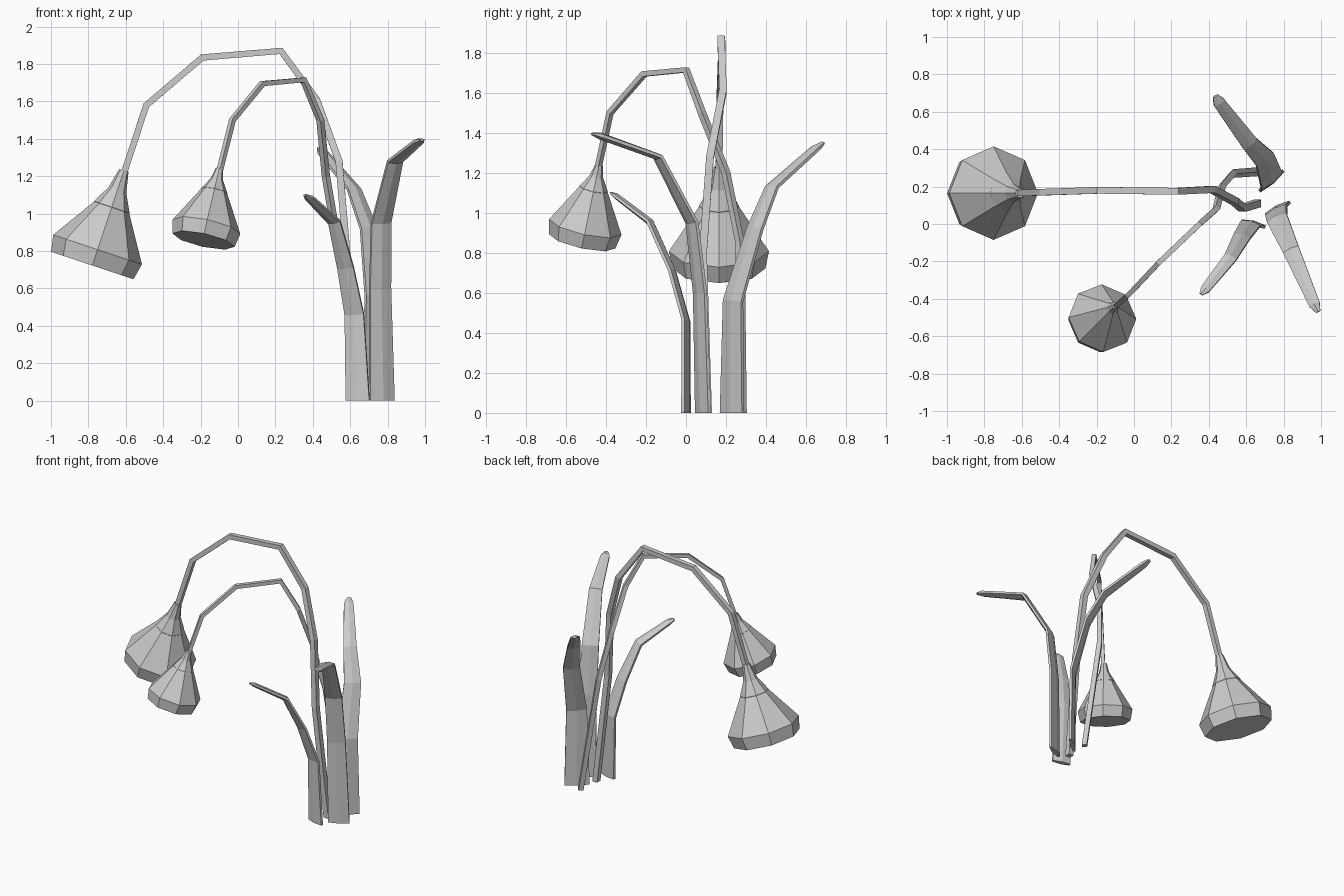
import bpy, bmesh
from math import cos, sin, pi
from mathutils import Vector

if "Cube" in bpy.data.objects:
    bpy.data.objects.remove(bpy.data.objects["Cube"])

UP = Vector((0, 0, 1))


def loft(name, rings):
    """Skin matching closed rings and cap both ends."""
    bm = bmesh.new()
    loops = [[bm.verts.new(p) for p in ring] for ring in rings]
    n = len(loops[0])
    for a, b in zip(loops, loops[1:]):
        for i in range(n):
            j = (i + 1) % n
            bm.faces.new((a[i], a[j], b[j], b[i]))
    bm.faces.new(loops[0][::-1])
    bm.faces.new(loops[-1])
    bmesh.ops.recalc_face_normals(bm, faces=bm.faces)
    mesh = bpy.data.meshes.new(name)
    bm.to_mesh(mesh)
    bm.free()
    ob = bpy.data.objects.new(name, mesh)
    bpy.context.collection.objects.link(ob)
    return ob


def tangent(pts, i):
    if i == 0:
        return UP.copy() if pts[0].z == 0 else (pts[1] - pts[0]).normalized()
    before = (pts[i] - pts[i - 1]).normalized()
    if i == len(pts) - 1:
        return before
    return (before + (pts[i + 1] - pts[i]).normalized()).normalized()


def stem(name, path, side, r0, r1):
    """Four-sided tapering tube; side is the horizontal cross axis."""
    pts = [Vector(p) for p in path]
    side = Vector(side).normalized()
    rings = []
    for i, p in enumerate(pts):
        t = tangent(pts, i)
        u = (side - t * side.dot(t)).normalized()
        v = t.cross(u)
        r = r0 + (r1 - r0) * i / (len(pts) - 1)
        rings.append([p + (u * cos(a) + v * sin(a)) * r
                      for a in (pi / 4 + k * pi / 2 for k in range(4))])
    loft(name, rings)


def leaf(name, path, side):
    """Flat blade; path entries are x, y, z, width."""
    pts = [Vector(p[:3]) for p in path]
    side = Vector(side).normalized()
    rings = []
    for i, p in enumerate(pts):
        t = tangent(pts, i)
        u = (side - t * side.dot(t)).normalized()
        v = t.cross(u)
        w = path[i][3] / 2
        k = min(1, w / 0.03)
        section = [(-w, -.008), (0, -.018), (w, -.008),
                   (w, .008), (0, .018), (-w, .008)]
        rings.append([p + u * a + v * b * k for a, b in section])
    loft(name, rings)


def turned(name, top, axis, profile):
    """Eight-sided lathe along axis; profile is (distance, radius)."""
    axis = Vector(axis).normalized()
    q = UP.rotation_difference(-axis)
    loft(name, [[Vector(top) + axis * d
                 + q @ Vector((cos(k * pi / 4), sin(k * pi / 4), 0)) * r
                 for k in range(8)] for d, r in profile])


# Arching stems
stem("large_stem", [(.66, .11, 0), (.58, .085, .8), (.54, .12, 1.28),
                    (.42, .185, 1.61), (.23, .175, 1.87), (-.19, .18, 1.835),
                    (-.49, .17, 1.58), (-.615, .165, 1.2)],
     (0, 1, 0), .028, .024)
stem("small_stem", [(.67, .28, 0), (.53, .27, .85), (.47, .2, 1.2),
                    (.44, .08, 1.5), (.35, 0, 1.715), (.13, -.21, 1.695),
                    (-.03, -.38, 1.5), (-.105, -.445, 1.2)],
     (.7, -.7, 0), .024, .018)

# Hanging flowers: calyx and bell
big_top, big_axis = (-.61, .165, 1.23), (-.17, 0, -.51)
turned("large_calyx", big_top, big_axis,
       [(0, .026), (.11, .05), (.205, .1), (.213, .098)])
turned("large_bell", big_top, big_axis,
       [(.19, .088), (.445, .25), (.535, .232)])
small_top, small_axis = (-.1, -.435, 1.24), (-.085, -.085, -.385)
turned("small_calyx", small_top, small_axis,
       [(0, .02), (.06, .034), (.125, .072), (.131, .07)])
turned("small_bell", small_top, small_axis,
       [(.11, .062), (.325, .185), (.4, .17)])

# Leaves
leaf("right_leaf", [(.77, .085, 0, .145), (.76, .07, .6, .125),
                    (.765, .03, .95, .115), (.84, -.14, 1.28, .09),
                    (.965, -.43, 1.385, .06), (.985, -.47, 1.395, .025)],
     (.88, .45, 0))
leaf("back_leaf", [(.735, .23, 0, .17), (.735, .235, .56, .14),
                   (.70, .345, .92, .115), (.62, .43, 1.13, .09),
                   (.455, .65, 1.325, .065), (.435, .685, 1.35, .03)],
     (.76, .65, 0))
leaf("left_leaf", [(.64, 0, 0, .13), (.622, 0, .46, .105),
                   (.575, -.07, .71, .09), (.515, -.18, .955, .07),
                   (.38, -.35, 1.085, .05), (.358, -.375, 1.1, .02)],
     (.95, -.25, 0))
